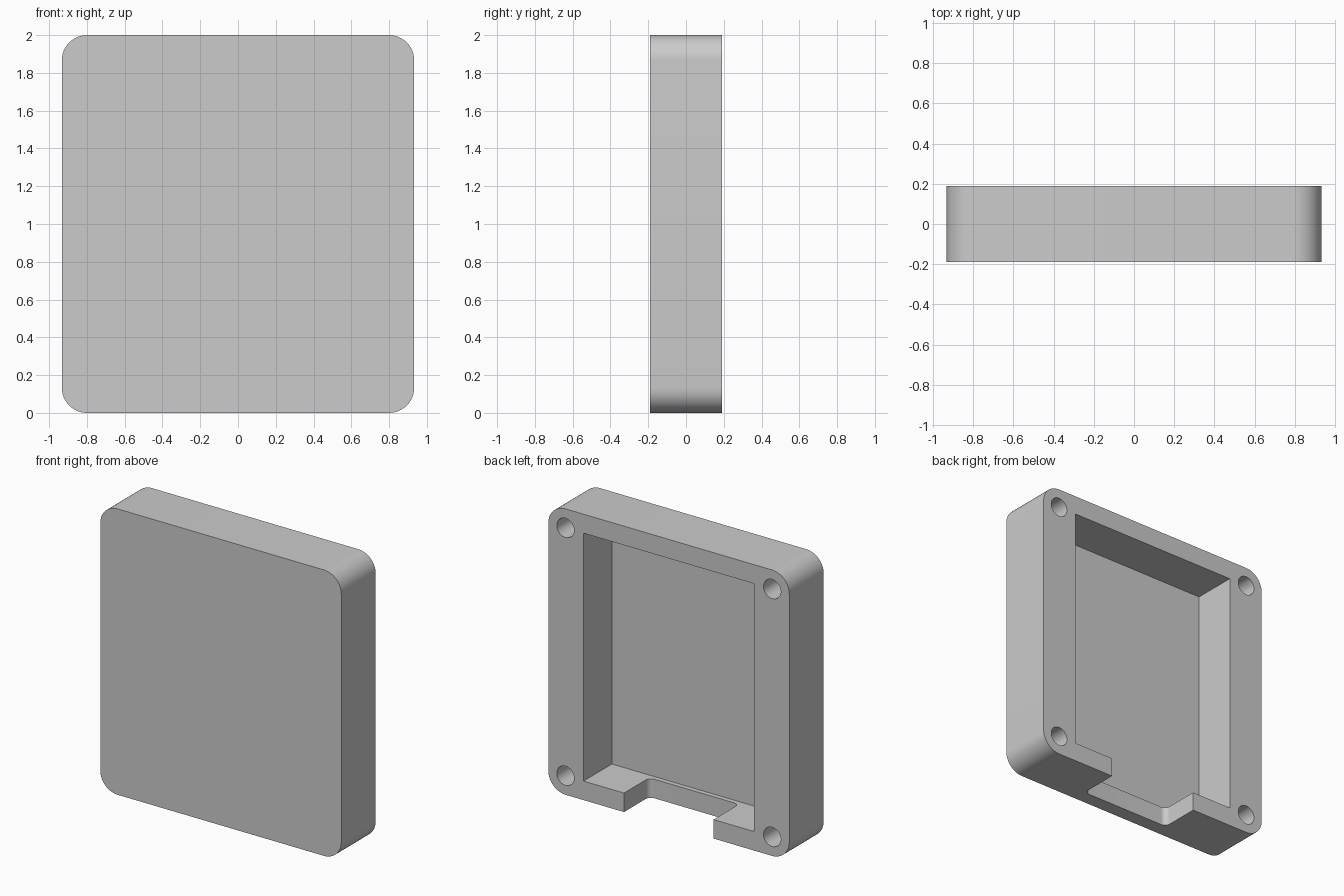
import bpy
import bmesh
from math import cos, sin, pi
from mathutils import Vector

if "Cube" in bpy.data.objects:
    bpy.data.objects.remove(bpy.data.objects["Cube"])

WIDTH, DEPTH, HEIGHT = 1.865, 0.38, 2.0
WALL = 0.133            # rim above and below the pocket, also corner radius
BACK = DEPTH / 2
FLOOR = BACK - 0.313    # pocket floor

grey = bpy.data.materials.new("plain grey")
grey.use_nodes = True
colour = (0.6, 0.6, 0.6, 1)
grey.diffuse_color = colour
grey.node_tree.nodes["Principled BSDF"].inputs["Base Color"].default_value = colour


def rounded_rect(u0, u1, v0, v1, r, steps=12):
    """Outline of a rectangle, with round corners if r > 0."""
    if r == 0:
        return [(u0, v0), (u1, v0), (u1, v1), (u0, v1)]
    centres = [(u1 - r, v1 - r), (u0 + r, v1 - r), (u0 + r, v0 + r), (u1 - r, v0 + r)]
    return [(u + r * cos((q + i / steps) * pi / 2), v + r * sin((q + i / steps) * pi / 2))
            for q, (u, v) in enumerate(centres) for i in range(steps + 1)]


def prism(name, outline, start, end, axis):
    """Extrude an outline along y (outline in xz) or along z (outline in xy)."""
    bm = bmesh.new()
    along_y = axis == "y"
    points = [(u, start, v) if along_y else (u, v, start) for u, v in outline]
    face = bm.faces.new([bm.verts.new(p) for p in points])
    moved = bmesh.ops.extrude_face_region(bm, geom=[face])["geom"]
    shift = Vector((0, end - start, 0)) if along_y else Vector((0, 0, end - start))
    bmesh.ops.translate(bm, vec=shift, verts=[g for g in moved if isinstance(g, bmesh.types.BMVert)])
    bmesh.ops.recalc_face_normals(bm, faces=bm.faces)
    mesh = bpy.data.meshes.new(name)
    bm.to_mesh(mesh)
    bm.free()
    mesh.materials.append(grey)
    obj = bpy.data.objects.new(name, mesh)
    bpy.context.collection.objects.link(obj)
    return obj


# Solid case with rounded corners
case = prism("case_shell",
             rounded_rect(-WIDTH / 2, WIDTH / 2, 0, HEIGHT, WALL), -BACK, BACK, "y")

# Pocket open to the back
cutters = [prism("pocket_cutter",
                 rounded_rect(-0.66, 0.66, WALL, HEIGHT - WALL, 0), FLOOR, 0.4, "y")]

# Cable slot through the bottom rim, with rounded inner corners
cutters.append(prism("slot_cutter",
                     rounded_rect(-0.347, 0.347, BACK - 0.28, 0.5, 0.04), -0.1, 0.2, "z"))

# Screw holes in the four corners
hole_radius = 0.067
for x in (-0.8, 0.8):
    for z in (WALL, HEIGHT - WALL):
        outline = rounded_rect(x - hole_radius, x + hole_radius,
                               z - hole_radius, z + hole_radius, hole_radius * 0.9999)
        cutters.append(prism("screw_hole_cutter", outline, FLOOR, 0.4, "y"))

# Cut everything out of the case, then remove the cutters
bpy.context.view_layer.objects.active = case
for cutter in cutters:
    cutter.hide_render = True
    cut = case.modifiers.new(cutter.name, "BOOLEAN")
    cut.operation = "DIFFERENCE"
    cut.solver = "EXACT"
    cut.object = cutter
    bpy.ops.object.modifier_apply(modifier=cut.name)
for cutter in cutters:
    bpy.data.objects.remove(cutter)

# Smooth the round corners and holes, keep the edges sharp
bpy.ops.object.select_all(action="DESELECT")
case.select_set(True)
bpy.ops.object.shade_smooth_by_angle(angle=pi / 6)
